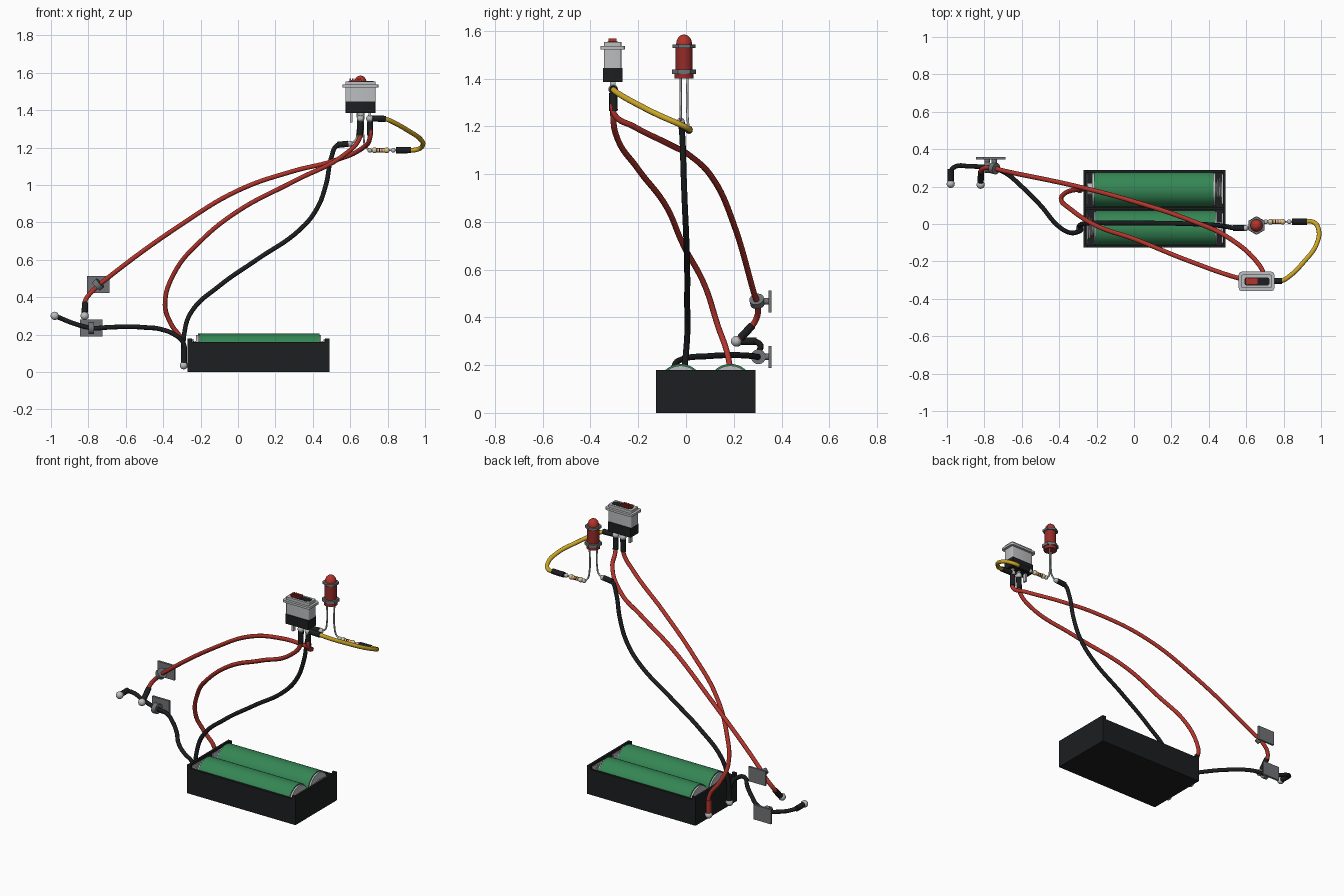
import bpy, bmesh, math
from mathutils import Vector as V

if "Cube" in bpy.data.objects:
    bpy.data.objects.remove(bpy.data.objects["Cube"])

def mat(name, r, g, b):
    m = bpy.data.materials.new(name)
    m.diffuse_color = (r, g, b, 1)
    m.use_nodes = True
    m.node_tree.nodes["Principled BSDF"].inputs["Base Color"].default_value = m.diffuse_color
    return m

BLACK = mat("black", .012, .013, .014)
RED = mat("red", .45, .035, .025)
DARKRED = mat("dark_red", .3, .025, .02)
GREEN = mat("green", .035, .24, .09)
YELLOW = mat("yellow", .6, .38, .02)
SILVER = mat("silver", .5, .51, .52)
STEEL = mat("steel", .16, .17, .18)
BEIGE = mat("beige", .7, .55, .32)
BROWN = mat("brown", .2, .07, .02)

def finish(ob, m, angle=40):
    if m:
        ob.data.materials.append(m)
    bpy.ops.object.select_all(action='DESELECT')
    ob.select_set(True)
    bpy.context.view_layer.objects.active = ob
    bpy.ops.object.shade_smooth_by_angle(angle=math.radians(angle))
    return ob

def from_bm(name, bm, m, angle=40):
    me = bpy.data.meshes.new(name)
    bm.to_mesh(me)
    bm.free()
    ob = bpy.data.objects.new(name, me)
    bpy.context.collection.objects.link(ob)
    return finish(ob, m, angle)

def box(name, lo, hi, m=None, rnd=0):
    lo, hi = V(lo), V(hi)
    bm = bmesh.new()
    bmesh.ops.create_cube(bm, size=1)
    for v in bm.verts:
        v.co = (lo + hi) / 2 + v.co * (hi - lo)
    if rnd:  # round the upright edges
        es = [e for e in bm.edges if abs(e.verts[0].co.z - e.verts[1].co.z) > 1e-5]
        bmesh.ops.bevel(bm, geom=es, offset=rnd, segments=4, profile=.5, affect='EDGES')
    return from_bm(name, bm, m, 30)

def cyl(name, a, b, r, m=None, n=24):
    a, b = V(a), V(b)
    bm = bmesh.new()
    bmesh.ops.create_cone(bm, cap_ends=True, segments=n, radius1=r, radius2=r, depth=(b - a).length)
    q = V((0, 0, 1)).rotation_difference(b - a)
    for v in bm.verts:
        v.co = (a + b) / 2 + q @ v.co
    return from_bm(name, bm, m)

def ball(name, c, r, m=SILVER, sc=(1, 1, 1)):
    bm = bmesh.new()
    bmesh.ops.create_uvsphere(bm, u_segments=20, v_segments=12, radius=r)
    for v in bm.verts:
        v.co = V(c) + V([v.co[i] * sc[i] for i in range(3)])
    return from_bm(name, bm, m, 60)

def tube(name, pts, r, m):
    cu = bpy.data.curves.new(name, 'CURVE')
    cu.dimensions = '3D'
    cu.bevel_depth, cu.bevel_resolution, cu.resolution_u = r, 3, 8
    cu.use_fill_caps = True
    sp = cu.splines.new('BEZIER')
    sp.bezier_points.add(len(pts) - 1)
    for bp, p in zip(sp.bezier_points, pts):
        bp.co = p
        bp.handle_left_type = bp.handle_right_type = 'AUTO'
    ob = bpy.data.objects.new(name, cu)
    bpy.context.collection.objects.link(ob)
    bpy.ops.object.select_all(action='DESELECT')
    ob.select_set(True)
    bpy.context.view_layer.objects.active = ob
    bpy.ops.object.convert(target='MESH')
    return finish(bpy.context.object, m, 50)

# Battery holder: floor, low side walls, tall end walls with corner returns
X0, X1, Y0, Y1, T = -.27, .49, -.125, .29, .014
box("holder_floor", (X0, Y0, 0), (X1, Y1, .014), BLACK)
for tag, y in (("front", Y0), ("back", Y1 - T)):
    box("holder_wall_" + tag, (X0, y, 0), (X1, y + T, .16), BLACK)
    for end, x in (("left", X0), ("right", X1 - .025)):
        box(f"holder_corner_{tag}_{end}", (x, y, .1), (x + .025, y + T, .18), BLACK)
for tag, x in (("left", X0), ("right", X1 - T)):
    box("holder_end_" + tag, (x, Y0, 0), (x + T, Y1, .18), BLACK)
box("holder_divider", (X0, .076, 0), (X1, .088, .09), BLACK)

# Batteries, facing opposite ways, with end plates and springs
for tag, y, d in (("front", -.022, 1), ("back", .186, -1)):
    cx, z = .11, .11
    P = lambda x: (cx + d * x, y, z)
    cyl(f"battery_{tag}_body", P(-.315), P(.325), .095, GREEN, 40)
    cyl(f"battery_{tag}_base", P(-.325), P(-.315), .088, SILVER, 40)
    cyl(f"battery_{tag}_top", P(.325), P(.335), .088, SILVER, 40)
    cyl(f"battery_{tag}_button", P(.335), P(.358), .032, SILVER)
    tube(f"battery_{tag}_spring",
         [(cx - d * (.325 + .035 * i / 24), y + (.04 + .0012 * i) * math.cos(i * math.pi / 4),
           z + (.04 + .0012 * i) * math.sin(i * math.pi / 4)) for i in range(25)], .004, SILVER)
    for s in (-1, 1):
        x = cx + s * .362
        box(f"contact_{tag}_{s}", (x - .003, y - .08, .02), (x + .003, y + .08, .165), SILVER)
    # solder joint outside the left end
    cyl(f"holder_tab_{tag}", (-.295, y, .035), (-.26, y, .035), .012, SILVER, 16)
    ball(f"holder_joint_{tag}", (-.29, y, .035), .021)
    cyl(f"holder_sleeve_{tag}", (-.288, y, .045), (-.288, y, .13), .016, RED if y > 0 else BLACK, 16)

# Wires
W = .0125
tube("red_lead_wire", [(.705, -.305, 1.33), (.705, -.3, 1.25), (.67, -.22, 1.2), (.5, -.07, 1.125),
     (.3, .02, 1.075), (0, .12, .97), (-.3, .2, .79), (-.7, .285, .5), (-.77, .302, .44),
     (-.815, .29, .385), (-.82, .25, .335), (-.82, .21, .3)], W, RED)
tube("red_battery_wire", [(.655, -.305, 1.33), (.65, -.305, 1.25), (.58, -.295, 1.17), (.3, -.2, 1.02),
     (0, -.08, .86), (-.2, -.01, .7), (-.34, .08, .53), (-.39, .135, .36), (-.36, .17, .26),
     (-.295, .186, .16), (-.288, .186, .04)], W, RED)
tube("black_led_wire", [(.59, -.022, 1.22), (.53, -.02, 1.212), (.5, -.015, 1.15), (.47, -.01, 1),
     (.42, -.005, .87), (.33, 0, .76), (.1, .005, .6), (-.1, .005, .46), (-.25, .005, .32),
     (-.288, -.005, .2), (-.288, -.02, .04)], W, BLACK)
tube("black_lead_wire", [(-.98, .215, .3), (-.98, .28, .3), (-.955, .307, .29), (-.88, .308, .26),
     (-.78, .302, .235), (-.7, .28, .238), (-.6, .2, .242), (-.5, .1, .238), (-.4, -.015, .225),
     (-.34, -.047, .2), (-.295, -.04, .16), (-.288, -.022, .04)], W, BLACK)
tube("yellow_wire", [(.74, -.305, 1.355), (.79, -.303, 1.352), (.83, -.28, 1.335), (.91, -.2, 1.29),
     (.975, -.11, 1.245), (.987, -.03, 1.21), (.96, .01, 1.19), (.9, .012, 1.185)], W, YELLOW)

# Loose ends, sleeves and joints
ball("red_lead_tip", (-.82, .21, .3), .022)
ball("black_lead_tip", (-.98, .215, .3), .022)
for n, a, b in (("red_lead", (-.82, .228, .313), (-.818, .278, .367)),
                ("black_lead", (-.98, .23, .3), (-.98, .295, .3)),
                ("switch_middle", (.655, -.305, 1.34), (.652, -.305, 1.265)),
                ("switch_right", (.705, -.305, 1.34), (.705, -.302, 1.265)),
                ("switch_yellow", (.72, -.305, 1.355), (.79, -.304, 1.353)),
                ("resistor", (.845, .012, 1.185), (.925, .012, 1.186)),
                ("led", (.59, -.022, 1.22), (.53, -.021, 1.214))):
    cyl(n + "_sleeve", a, b, .0165, BLACK, 16)

# Wall clips: plate, stalk and ring round the wire
for n, c, d in (("upper", (-.747, .298, .467), (-.65, .16, -.6)), ("lower", (-.785, .303, .235), (1, 0, 0))):
    c, d = V(c), V(d).normalized()
    box(f"clip_{n}_plate", (c.x - .06, .345, c.z - .046), (c.x + .06, .358, c.z + .046), STEEL)
    cyl(f"clip_{n}_stalk", c + V((0, .02, 0)), (c.x, .348, c.z), .014, STEEL, 16)
    cyl(f"clip_{n}_ring", c - d * .014, c + d * .014, .031, STEEL, 24)

# Slide switch
SX, SY = .655, -.307
box("switch_base", (SX - .08, SY - .041, 1.385), (SX + .08, SY + .041, 1.445), BLACK, .004)
box("switch_body", (SX - .08, SY - .036, 1.445), (SX + .08, SY + .036, 1.553), SILVER, .006)
box("switch_flange", (SX - .095, SY - .052, 1.522), (SX + .095, SY + .052, 1.536), SILVER, .016)
box("switch_slot", (SX - .065, SY - .022, 1.545), (SX + .07, SY + .022, 1.555), BLACK, .015)
box("switch_slider", (SX - .06, SY - .017, 1.55), (SX + .005, SY + .017, 1.56), RED)
for i in range(5):
    x = SX - .06 + i * .0135
    box(f"switch_ridge_{i}", (x, SY - .017, 1.558), (x + .008, SY + .017, 1.568), RED)
for i, x in enumerate((.605, .655, .705)):
    box(f"switch_pin_{i}", (x - .006, SY - .012, 1.333), (x + .006, SY + .012, 1.39), SILVER)
    if i:
        ball(f"switch_joint_{i}", (x, -.305, 1.355), .02)

# Indicator lamp
LX, LY = .655, -.008
L = lambda z: (LX, LY, z)
cyl("lamp_base", L(1.40), L(1.42), .04, DARKRED)
cyl("lamp_nut", L(1.419), L(1.438), .05, STEEL, 6)
cyl("lamp_body", L(1.415), L(1.54), .035, DARKRED, 32)
cyl("lamp_collar", L(1.528), L(1.542), .048, STEEL, 6)
ball("lamp_dome", L(1.545), .033, RED, (1, 1, 1.2))
tube("lamp_leg_left", [(.638, -.022, 1.41), (.638, -.022, 1.28), (.625, -.022, 1.235), (.585, -.022, 1.22)], .005, SILVER)
tube("lamp_leg_right", [(.672, .006, 1.41), (.672, .006, 1.25), (.685, .01, 1.2), (.715, .012, 1.185)], .005, SILVER)
ball("lamp_joint_left", (.597, -.022, 1.22), .016)
ball("lamp_joint_right", (.705, .012, 1.185), .013)

# Resistor with colour bands
R = lambda x: (x, .012, 1.185)
cyl("resistor_lead", R(.705), R(.86), .005, SILVER, 12)
cyl("resistor_body", R(.725), R(.8), .011, BEIGE, 20)
for i, x in enumerate((.73, .795)):
    ball(f"resistor_end_{i}", R(x), .0155, BEIGE)
for i, (x, m) in enumerate(((.744, BROWN), (.757, BLACK), (.77, RED), (.783, YELLOW))):
    cyl(f"resistor_band_{i}", R(x - .003), R(x + .003), .0118, m, 20)
ball("resistor_joint", R(.83), .013)
